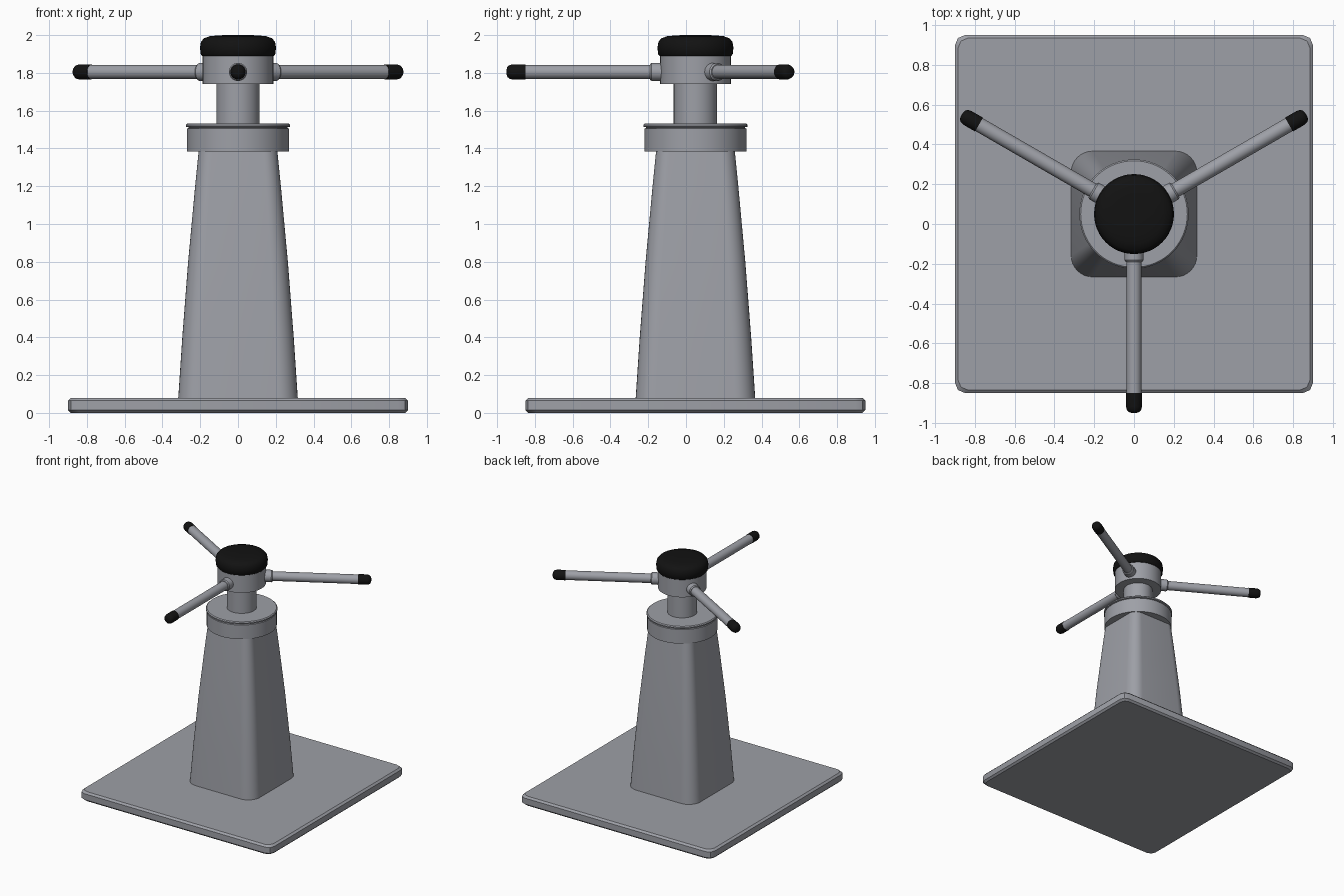
import bpy, bmesh, math
from mathutils import Matrix, Vector

cube = bpy.data.objects.get("Cube")
if cube:
    bpy.data.objects.remove(cube, do_unlink=True)

CENTRE = Vector((0, 0.05, 0))
ARM_Z = 1.805


def material(name, colour):
    m = bpy.data.materials.new(name)
    m.use_nodes = True
    m.diffuse_color = colour
    m.node_tree.nodes["Principled BSDF"].inputs["Base Color"].default_value = colour
    return m


grey = material("steel_grey", (0.34, 0.35, 0.385, 1))
black = material("black_rubber", (0.006, 0.006, 0.006, 1))


def loft(name, rings, mat, matrix=None, angle=35):
    """Skin a stack of closed rings and cap both ends."""
    bm = bmesh.new()
    loops = [[bm.verts.new(p) for p in ring] for ring in rings]
    n = len(loops[0])
    for a, b in zip(loops, loops[1:]):
        for i in range(n):
            j = (i + 1) % n
            bm.faces.new((a[i], a[j], b[j], b[i]))
    bm.faces.new(loops[0][::-1])
    bm.faces.new(loops[-1])
    bmesh.ops.recalc_face_normals(bm, faces=bm.faces[:])
    mesh = bpy.data.meshes.new(name)
    bm.to_mesh(mesh)
    bm.free()
    mesh.materials.append(mat)
    obj = bpy.data.objects.new(name, mesh)
    obj.matrix_world = matrix or Matrix.Translation(CENTRE)
    bpy.context.collection.objects.link(obj)
    bpy.ops.object.select_all(action="DESELECT")
    obj.select_set(True)
    bpy.context.view_layer.objects.active = obj
    bpy.ops.object.shade_smooth_by_angle(angle=math.radians(angle))
    return obj


def turned(name, profile, mat, matrix=None, sides=48):
    """Turn a (radius, height) profile around the z axis."""
    turns = [math.tau * i / sides for i in range(sides)]
    rings = [[(r * math.cos(t), r * math.sin(t), z) for t in turns] for r, z in profile]
    return loft(name, rings, mat, matrix)


def rounded_square(half, radius, z, steps=8):
    """Ring of a square with rounded corners."""
    ring = []
    for q in range(4):
        mid = math.radians(45 + 90 * q)
        cx = math.copysign(half - radius, math.cos(mid))
        cy = math.copysign(half - radius, math.sin(mid))
        for s in range(steps + 1):
            t = math.radians(90 * (q + s / steps))
            ring.append((cx + radius * math.cos(t), cy + radius * math.sin(t), z))
    return ring


# Square floor plate with clipped corners and softened edges
plate = [(0.885, 0), (0.9, 0.015), (0.9, 0.065), (0.885, 0.08)]
loft("base_plate", [rounded_square(h, 0.05, z, 2) for h, z in plate], grey)

# Tapering pedestal
taper = [(0.317, 0.07), (0.295, 0.4), (0.264, 0.8), (0.227, 1.2), (0.207, 1.4)]
loft("pedestal", [rounded_square(h, 0.34 * h, z) for h, z in taper], grey)

# Collar with a raised lip, then the post and the hub
turned("collar", [(0.27, 1.385), (0.27, 1.505), (0.262, 1.508), (0.262, 1.512),
                  (0.275, 1.515), (0.275, 1.525), (0.268, 1.532)], grey, sides=64)
turned("post", [(0.115, 1.5), (0.115, 1.76)], grey)
turned("hub", [(0.187, 1.74), (0.187, 1.9)], grey)

# Domed cap
turned("cap", [(0.19, 1.89), (0.198, 1.9), (0.201, 1.935), (0.196, 1.965),
               (0.18, 1.983), (0.15, 1.994), (0.1, 1.999), (0.04, 2.0)], black)

# Three arms spaced evenly around the hub
for i, label in enumerate(("front", "left", "right")):
    spin = Matrix.Rotation(math.radians(120 * i - 90), 4, "Z")
    place = (Matrix.Translation(CENTRE + Vector((0, 0, ARM_Z))) @ spin
             @ Matrix.Rotation(math.radians(90), 4, "Y"))
    turned(label + "_arm_socket", [(0.048, 0.15), (0.048, 0.232), (0.042, 0.24)],
           grey, place, 32)
    turned(label + "_arm_rod", [(0.037, 0.2), (0.037, 0.92)], grey, place, 32)
    turned(label + "_arm_grip", [(0.04, 0.9), (0.04, 0.968), (0.036, 0.985),
                                 (0.026, 0.996), (0.012, 1.0)], black, place, 32)
